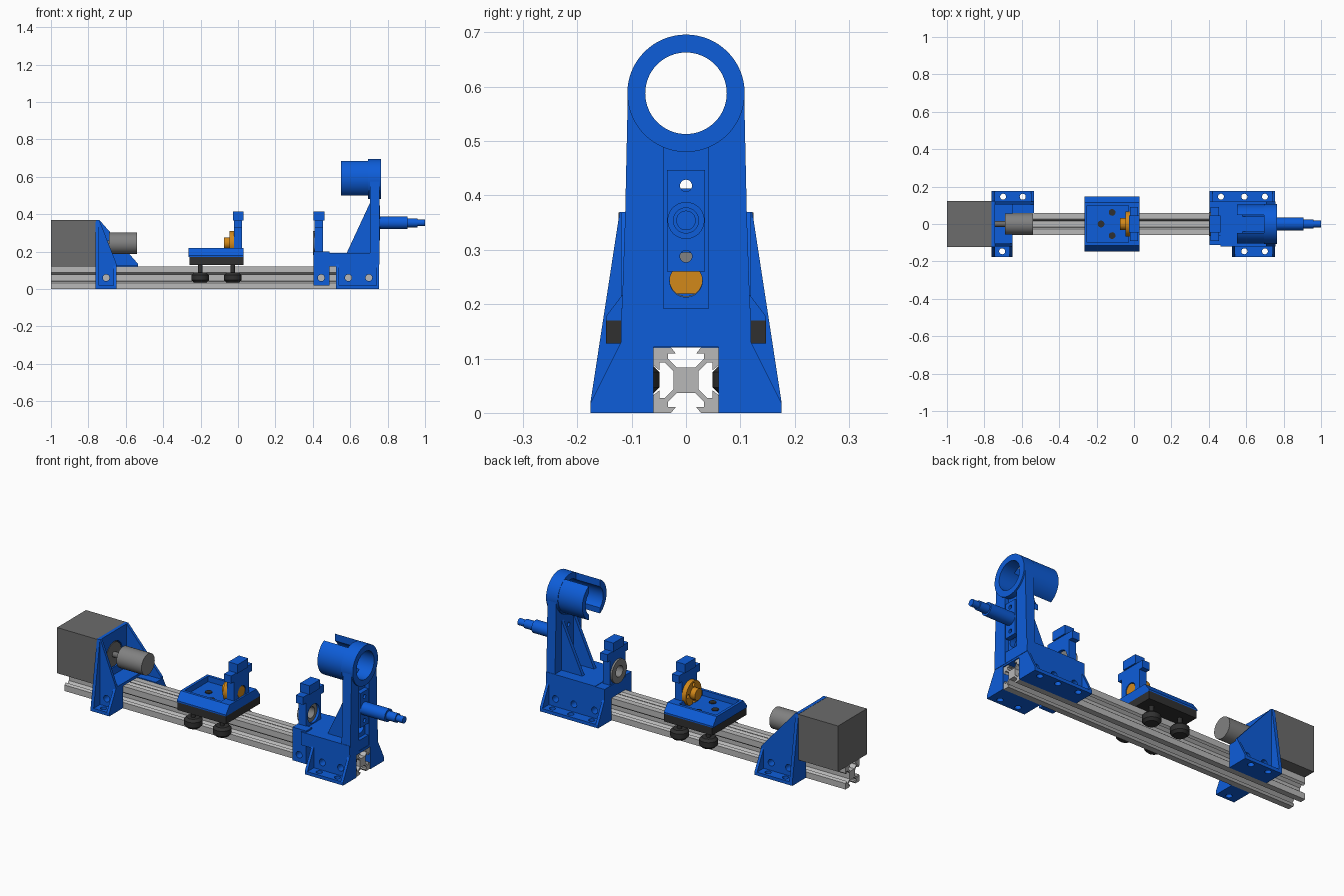
import bpy, bmesh, math

if "Cube" in bpy.data.objects:
    bpy.data.objects.remove(bpy.data.objects["Cube"])

def mat(name, r, g, b):
    m = bpy.data.materials.new(name)
    m.diffuse_color = (r, g, b, 1)
    m.use_nodes = True
    m.node_tree.nodes["Principled BSDF"].inputs["Base Color"].default_value = m.diffuse_color
    return m

BLUE = mat("blue_plastic", 0.004, 0.11, 0.70)
ALU = mat("light_aluminium", 0.48, 0.48, 0.48)
MOTOR = mat("motor_grey", 0.15, 0.15, 0.15)
STEEL = mat("steel_grey", 0.22, 0.22, 0.22)
DARK = mat("dark_rubber", 0.03, 0.03, 0.03)
BRASS = mat("brass_orange", 0.65, 0.25, 0.01)

AX = {"x": lambda a, b, t: (t, a, b), "y": lambda a, b, t: (a, t, b), "z": lambda a, b, t: (a, b, t)}

def prism(name, axis, pts, lo, hi, m=BLUE):
    """Extrude a 2D outline along an axis."""
    bm = bmesh.new()
    lo_v = [bm.verts.new(AX[axis](a, b, lo)) for a, b in pts]
    hi_v = [bm.verts.new(AX[axis](a, b, hi)) for a, b in pts]
    bm.faces.new(lo_v)
    bm.faces.new(hi_v)
    n = len(pts)
    for i in range(n):
        j = (i + 1) % n
        bm.faces.new((lo_v[i], lo_v[j], hi_v[j], hi_v[i]))
    bmesh.ops.recalc_face_normals(bm, faces=bm.faces)
    me = bpy.data.meshes.new(name)
    bm.to_mesh(me)
    bm.free()
    me.materials.append(m)
    ob = bpy.data.objects.new(name, me)
    bpy.context.collection.objects.link(ob)
    return ob

def box(name, x0, x1, y0, y1, z0, z1, m=BLUE):
    y0, y1 = min(y0, y1), max(y0, y1)
    return prism(name, "z", [(x0, y0), (x1, y0), (x1, y1), (x0, y1)], z0, z1, m)

def cyl(name, axis, a, b, r, lo, hi, m=BLUE, n=48):
    pts = [(a + r * math.cos(2 * math.pi * i / n), b + r * math.sin(2 * math.pi * i / n)) for i in range(n)]
    return prism(name, axis, pts, lo, hi, m)

def cut(ob, cutters):
    """Subtract helpers from an object, then delete them."""
    for c in cutters:
        c.hide_render = True
        md = ob.modifiers.new("cut", "BOOLEAN")
        md.operation, md.solver, md.object = "DIFFERENCE", "EXACT", c
    bpy.context.view_layer.update()
    dg = bpy.context.evaluated_depsgraph_get()
    me = bpy.data.meshes.new_from_object(ob.evaluated_get(dg))
    ob.modifiers.clear()
    ob.data = me
    for c in cutters:
        bpy.data.objects.remove(c)
    return ob

def foot(name, x0, x1, top, side, holes):
    """Bracket foot beside the rail: wedge with a hollow and bolt holes."""
    pts = [(0.06, 0), (0.176, 0), (0.176, 0.018), (0.12, top), (0.06, top)]
    ob = prism(name, "x", [(y * side, z) for y, z in pts], x0, x1)
    cs = [box("c", x0 + 0.015, x1 - 0.015, side * 0.12, side * 0.2, 0.018, top + 0.05)]
    for h in holes:
        cs.append(cyl("c", "z", h, side * 0.146, 0.016, -0.05, 0.05, n=24))
        cs.append(cyl("c", "y", h, 0.06, 0.018, *sorted((side * 0.05, side * 0.15)), n=24))
    return cut(ob, cs)

ZS = 0.245  # height of the drive axis

# slotted rail
quarter = [(2.84, 3.9), (5.5, 6.56), (5.5, 8.2), (3.1, 8.2), (4.58, 10), (10, 10)]
quarter += [(b, a) for a, b in quarter[-2::-1]]
rail = []
for k in range(4):
    c, s = round(math.cos(k * math.pi / 2)), -round(math.sin(k * math.pi / 2))
    rail += [((a * c - b * s) * 0.006, (a * s + b * c) * 0.006 + 0.06) for a, b in quarter]
prism("slotted_rail", "x", rail, -1, 0.75, ALU)

# motor, shaft and coupler
box("motor", -1, -0.76, -0.124, 0.124, 0.121, 0.369, MOTOR)
cyl("motor_boss", "x", 0, ZS, 0.064, -0.762, -0.745, MOTOR)
cyl("motor_shaft", "x", 0, ZS, 0.015, -0.76, -0.68, MOTOR, 24)
cyl("shaft_coupler", "x", 0, ZS, 0.057, -0.69, -0.54, STEEL)

# motor bracket
plate = [(0.06, 0), (0.176, 0), (0.176, 0.018), (0.122, 0.37)]
plate = plate + [(-y, z) for y, z in plate[::-1]] + [(-0.06, 0.12), (0.06, 0.12)]
cut(prism("motor_plate", "x", plate, -0.762, -0.744), [cyl("c", "x", 0, ZS, 0.07, -0.8, -0.7)])
box("motor_bracket_floor", -0.76, -0.65, -0.12, 0.12, 0.12, 0.135)
for tag, side, end, holes in (("front", -1, -0.65, [-0.705]), ("back", 1, -0.535, [-0.70, -0.595])):
    foot("motor_foot_" + tag, -0.762, end, 0.125, side, holes)
    prism("motor_gusset_" + tag, "y", [(-0.76, 0.12), (end, 0.12), (end, 0.135), (-0.742, 0.37), (-0.76, 0.37)],
          *sorted((side * 0.105, side * 0.12)))

# carriage plate with wheels
box("carriage_plate", -0.26, 0.03, -0.147, 0.147, 0.128, 0.17, DARK)
for x in (-0.202, -0.028):
    for y in (-0.095, 0.095):
        cyl("wheel_post", "z", x, y, 0.012, 0.05, 0.13, DARK, 16)
        w = cyl("wheel", "z", x, y, 0.046, 0.034, 0.088, DARK)
        md = w.modifiers.new("bevel", "BEVEL")
        md.width, md.segments, md.limit_method = 0.013, 1, "ANGLE"

# carriage tray
tray = prism("carriage_tray", "x", [(-0.147, 0.17), (0.147, 0.17), (0.147, 0.178), (0.115, 0.22), (-0.115, 0.22),
                                    (-0.147, 0.178)], -0.265, 0.03)
cut(tray, [box("c", -0.25, -0.03, -0.1, 0.1, 0.19, 0.3)])
for x, y in ((-0.176, 0), (-0.117, 0.062), (-0.117, -0.062)):
    cyl("tray_bolt", "z", x, y, 0.018, 0.18, 0.194, DARK, 24)

def upright(name, x0, x1, z0, bore):
    """Bored post with a capped head."""
    cut(box(name + "_post", x0 + 0.005, x1 - 0.008, -0.065, 0.065, z0, 0.365),
        [cyl("c", "x", 0, ZS, bore, x0 - 0.1, x1 + 0.1)])
    box(name + "_wings", x0 + 0.005, x1 - 0.008, -0.09, 0.09, 0.325, 0.366)
    box(name + "_cap", x0, x1, -0.045, 0.045, 0.365, 0.413)

# nut holder on the carriage, with the flanged nut
upright("nut_holder", -0.026, 0.03, 0.17, 0.034)
cyl("nut_barrel", "x", 0, ZS, 0.031, -0.075, 0.02, BRASS)
flange = cyl("nut_flange", "x", 0, ZS, 0.066, -0.046, -0.021, BRASS)
cut(flange, [cyl("c", "x", 0.048 * a, ZS + 0.048 * b, 0.01, -0.1, 0, n=16)
             for a, b in ((1, 0), (-1, 0), (0, 1), (0, -1))])

# bearing holder straddling the rail, with its bearing
upright("bearing_holder", 0.405, 0.462, 0.12, 0.05)
cut(cyl("bearing", "x", 0, ZS, 0.064, 0.4, 0.44, STEEL), [cyl("c", "x", 0, ZS, 0.03, 0.3, 0.5)])
box("bearing_holder_saddle", 0.405, 0.47, -0.112, 0.12, 0.121, 0.19)
cut(box("bearing_holder_leg", 0.405, 0.488, -0.112, -0.06, 0.02, 0.2),
    [cyl("c", "y", 0.445, 0.06, 0.018, -0.2, -0.05, n=24)])

# tailstock base and feet
cut(box("tailstock_base", 0.462, 0.755, -0.12, 0.12, 0.121, 0.192),
    [cyl("c", "x", s * 0.088, 0.165, 0.011, 0.72, 0.8, n=24) for s in (-1, 1)])
foot("tailstock_foot_front", 0.525, 0.755, 0.13, -1, [0.59, 0.70])
foot("tailstock_foot_back", 0.405, 0.755, 0.13, 1, [0.465, 0.59, 0.70])

# tailstock column with channel, ribs and spindle block
col = prism("tailstock_column", "x", [(-0.12, 0.13), (0.12, 0.13), (0.112, 0.36), (0.107, 0.588),
                                      (-0.107, 0.588), (-0.112, 0.36)], 0.705, 0.757)
cut(col, [cyl("c", "x", 0, 0.588, 0.09, 0.6, 0.9), box("c", 0.735, 0.8, -0.041, 0.041, 0.137, 0.487),
          cyl("c", "x", 0, 0.243, 0.03, 0.6, 0.9)]
    + [cyl("c", "x", 0, z, 0.011, 0.6, 0.9, n=24) for z in (0.418, 0.288)])
cut(box("spindle_block", 0.733, 0.76, -0.035, 0.035, 0.26, 0.447),
    [cyl("c", "x", 0, z, 0.011, 0.6, 0.9, n=24) for z in (0.418, 0.288)])
for s in (-1, 1):
    prism("column_rib", "y", [(0.58, 0.19), (0.71, 0.19), (0.71, 0.47)], *sorted((s * 0.041, s * 0.06)))

# stepped spindle
for i, (r, x0, x1) in enumerate(((0.034, 0.74, 0.905), (0.024, 0.9, 0.96), (0.018, 0.95, 1.0))):
    cyl("spindle_step_%d" % (i + 1), "x", 0, 0.354, r, x0, x1)

# clamp ring and slotted tube at the top
cut(cyl("clamp_ring", "x", 0, 0.588, 0.108, 0.695, 0.765, n=64), [cyl("c", "x", 0, 0.588, 0.075, 0.6, 0.9, n=64)])
cut(cyl("slotted_tube", "x", 0, 0.592, 0.104, 0.55, 0.70, n=64),
    [cyl("c", "x", 0, 0.588, 0.075, 0.5, 0.9, n=64), box("c", 0.5, 0.695, -0.048, 0.048, 0.4, 0.8)])

# smooth the round faces, keep edges sharp
bpy.ops.object.select_all(action="SELECT")
bpy.context.view_layer.objects.active = col
bpy.ops.object.shade_smooth_by_angle(angle=math.radians(25))
